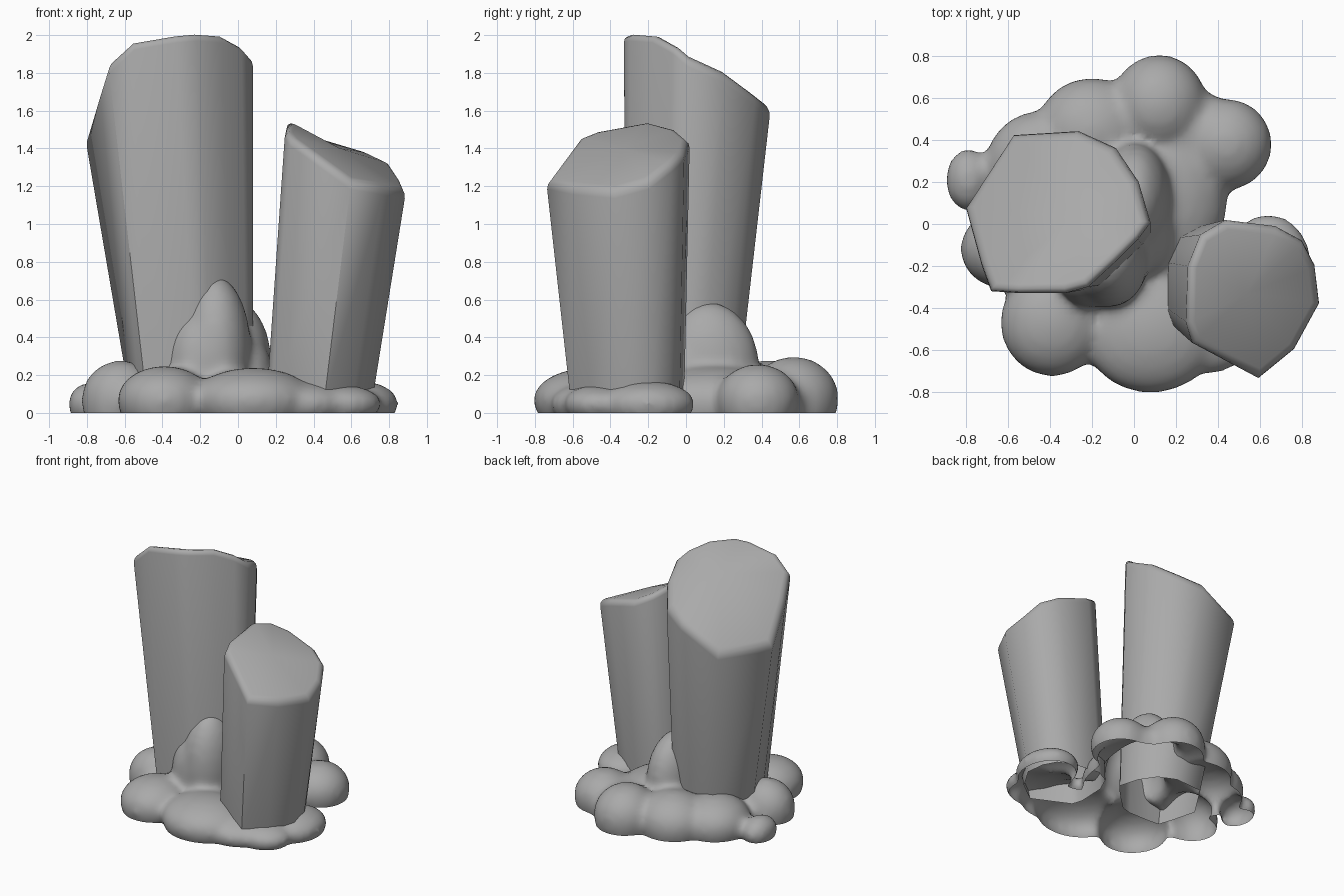
import bpy, bmesh, math
from mathutils import Matrix, Vector

cube = bpy.data.objects.get("Cube")
if cube:
    bpy.data.objects.remove(cube, do_unlink=True)

stone = bpy.data.materials.new("grey stone")
stone.use_nodes = True
GREY = (0.4, 0.4, 0.4, 1)
stone.diffuse_color = GREY
stone.node_tree.nodes["Principled BSDF"].inputs["Base Color"].default_value = GREY


def add_object(name, bm, angle):
    mesh = bpy.data.meshes.new(name)
    bm.to_mesh(mesh)
    bm.free()
    mesh.materials.append(stone)
    ob = bpy.data.objects.new(name, mesh)
    bpy.context.collection.objects.link(ob)
    bpy.ops.object.select_all(action='DESELECT')
    ob.select_set(True)
    bpy.context.view_layer.objects.active = ob
    bpy.ops.object.shade_smooth_by_angle(angle=math.radians(angle))
    return ob


def crystal(name, rim, peak, foot_min, foot_max, rim_bevel):
    """Faceted column from a slanted rim down to a narrower, open foot."""
    bm = bmesh.new()
    lo = [min(p[i] for p in rim) for i in (0, 1)]
    hi = [max(p[i] for p in rim) for i in (0, 1)]

    def foot(p):
        t = [(p[i] - lo[i]) / (hi[i] - lo[i]) for i in (0, 1)]
        return [foot_min[i] + t[i] * (foot_max[i] - foot_min[i]) for i in (0, 1)] + [0.06]

    top = [bm.verts.new(p) for p in rim]
    bottom = [bm.verts.new(foot(p)) for p in rim]
    centre = bm.verts.new(peak)
    n = len(rim)
    for i in range(n):
        j = (i + 1) % n
        bm.faces.new((bottom[i], bottom[j], top[j], top[i]))
        bm.faces.new((top[i], top[j], centre))
    bmesh.ops.recalc_face_normals(bm, faces=bm.faces)
    # soften the rim
    edges = [e for e in bm.edges if e.verts[0] in top and e.verts[1] in top]
    bmesh.ops.bevel(bm, geom=edges, offset=rim_bevel, segments=3, profile=0.5,
                    affect='EDGES', clamp_overlap=True)
    return add_object(name, bm, 62)


# Crystals, rims listed counter-clockwise
crystal("tall_crystal",
        [(-0.69, -0.32, 1.86), (-0.57, -0.33, 1.97), (-0.33, -0.33, 2.01),
         (-0.22, -0.30, 2.02), (-0.08, -0.17, 2.01), (0.03, -0.06, 1.95),
         (0.08, 0.01, 1.89), (0.02, 0.21, 1.80), (-0.09, 0.37, 1.68),
         (-0.27, 0.45, 1.62), (-0.58, 0.43, 1.46), (-0.81, 0.08, 1.46),
         (-0.74, -0.18, 1.70)],
        (-0.30, 0.03, 1.86), (-0.57, -0.31), (0.08, 0.27), 0.05)
crystal("short_crystal",
        [(0.28, -0.57, 1.46), (0.60, -0.74, 1.23), (0.77, -0.60, 1.20),
         (0.89, -0.38, 1.18), (0.87, -0.2, 1.23), (0.81, -0.08, 1.32),
         (0.68, -0.01, 1.38), (0.44, 0.02, 1.45), (0.32, -0.05, 1.51),
         (0.26, -0.2, 1.55), (0.25, -0.47, 1.50)],
        (0.54, -0.33, 1.40), (0.15, -0.61), (0.71, -0.01), 0.045)

# Lumpy base: centre x, y, z then radii x, y, z
LUMPS = [
    (0.12, 0.57, 0.08, 0.23, 0.24, 0.22), (0.44, 0.38, 0.07, 0.22, 0.22, 0.19),
    (-0.20, 0.44, 0.07, 0.27, 0.26, 0.21), (-0.45, 0.28, 0.07, 0.26, 0.26, 0.19),
    (-0.79, 0.21, 0.05, 0.11, 0.15, 0.11), (-0.62, -0.12, 0.07, 0.21, 0.19, 0.21),
    (-0.39, -0.47, 0.07, 0.25, 0.26, 0.18), (0.08, -0.51, 0.07, 0.33, 0.30, 0.17),
    (0.64, -0.20, 0.05, 0.21, 0.25, 0.12), (0.54, -0.46, 0.05, 0.22, 0.19, 0.10),
    (0.34, -0.46, 0.05, 0.27, 0.26, 0.12), (0.06, -0.02, 0.18, 0.13, 0.22, 0.22),
    (0.16, 0.15, 0.05, 0.29, 0.42, 0.20), (-0.20, -0.08, 0.06, 0.48, 0.44, 0.17),
    (-0.12, -0.17, 0.32, 0.19, 0.23, 0.41), (-0.20, -0.20, 0.26, 0.19, 0.20, 0.31),
    (0.0, 0.12, 0.24, 0.18, 0.27, 0.35), (0.28, 0.42, 0.05, 0.24, 0.22, 0.17),
]
bm = bmesh.new()
for x, y, z, *radii in LUMPS:
    place = Matrix.Translation((x, y, z)) @ Matrix.Diagonal((*radii, 1))
    lump = bmesh.ops.create_icosphere(bm, subdivisions=3, radius=1, matrix=place)
    # deepen the underside a little so the skirt curls in gently
    for v in lump["verts"]:
        if v.co.z < z:
            v.co.z = z + (v.co.z - z) * 1.2
base = add_object("rocky_base", bm, 60)

# Fuse the lumps into one skin
remesh = base.modifiers.new("fuse", 'REMESH')
remesh.mode = 'VOXEL'
remesh.voxel_size = 0.025
smooth = base.modifiers.new("soften", 'SMOOTH')
smooth.factor = 0.5
smooth.iterations = 10
depsgraph = bpy.context.evaluated_depsgraph_get()
fused = bpy.data.meshes.new_from_object(base.evaluated_get(depsgraph))
base.modifiers.clear()

# Cut it open at the ground
bm = bmesh.new()
bm.from_mesh(fused)
bmesh.ops.bisect_plane(bm, geom=bm.verts[:] + bm.edges[:] + bm.faces[:],
                       plane_co=Vector((0, 0, 0)), plane_no=Vector((0, 0, 1)),
                       clear_inner=True)
for f in bm.faces:
    f.smooth = True
bm.to_mesh(base.data)
bm.free()
bpy.data.meshes.remove(fused)
base.data.materials.clear()
base.data.materials.append(stone)
